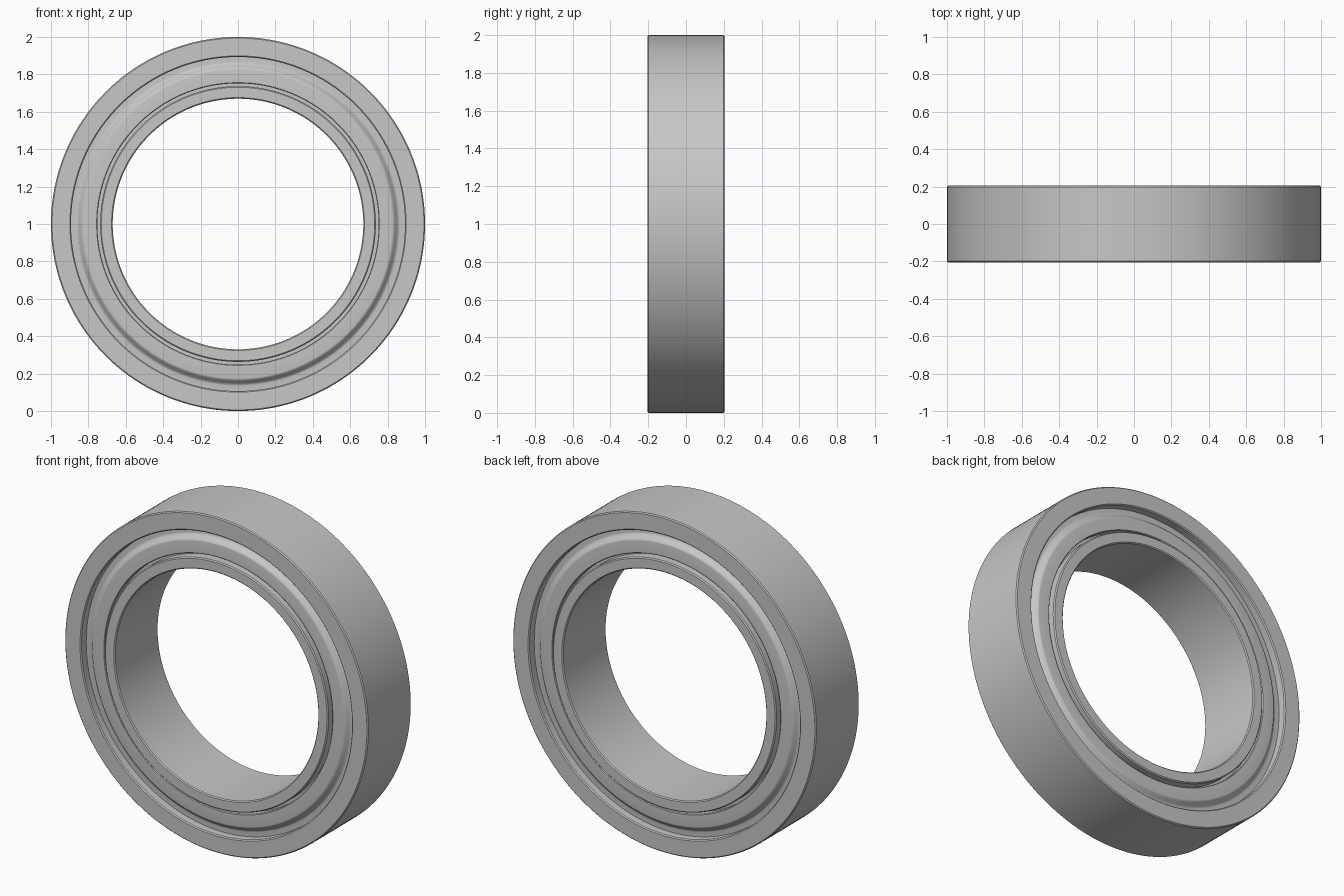
import bpy, bmesh, math

cube = bpy.data.objects.get("Cube")
if cube:
    bpy.data.objects.remove(cube, do_unlink=True)

SEGMENTS = 160
HALF = 0.205      # half of the axial width
CENTRE_Z = 1.0

steel = bpy.data.materials.new("grey steel")
steel.use_nodes = True
colour = (0.57, 0.57, 0.57, 1)
steel.diffuse_color = colour
steel.node_tree.nodes["Principled BSDF"].inputs["Base Color"].default_value = colour


def revolve(name, profile):
    """Spin a closed (radius, y) profile around the horizontal y axis."""
    bm = bmesh.new()
    rings = []
    for i in range(SEGMENTS):
        a = 2 * math.pi * i / SEGMENTS
        rings.append([bm.verts.new((r * math.cos(a), y, r * math.sin(a)))
                      for r, y in profile])
    n = len(profile)
    for i in range(SEGMENTS):
        p, q = rings[i], rings[(i + 1) % SEGMENTS]
        for j in range(n):
            k = (j + 1) % n
            bm.faces.new((p[j], p[k], q[k], q[j]))
    bmesh.ops.recalc_face_normals(bm, faces=bm.faces)
    mesh = bpy.data.meshes.new(name)
    bm.to_mesh(mesh)
    bm.free()
    mesh.materials.append(steel)
    obj = bpy.data.objects.new(name, mesh)
    obj.location.z = CENTRE_Z
    bpy.context.collection.objects.link(obj)
    bpy.ops.object.select_all(action='DESELECT')
    obj.select_set(True)
    bpy.context.view_layer.objects.active = obj
    bpy.ops.object.shade_smooth_by_angle(angle=math.radians(30))
    return obj


def race(inner, outer, c=0.006):
    """Rectangular ring section with small chamfered corners."""
    return [(inner, c - HALF), (inner + c, -HALF), (outer - c, -HALF), (outer, c - HALF),
            (outer, HALF - c), (outer - c, HALF), (inner + c, HALF), (inner, HALF - c)]


# Outer and inner races
revolve("outer_race", race(0.893, 1.0))
revolve("inner_race", race(0.67, 0.737))

# Pressed shield section: (radius, depth below the race face)
raised, sunk, floor, back = 0.02, 0.05, 0.06, 0.085
shield = [(0.73, floor), (0.752, floor), (0.752, raised + 0.004), (0.756, raised)]
STEPS = 10
for i in range(STEPS + 1):
    t = i / STEPS
    ease = (1 - math.cos(math.pi * t)) / 2
    shield.append((0.825 + 0.04 * t, raised + (sunk - raised) * ease))
shield += [(0.897, sunk), (0.897, back), (0.73, back)]

# One shield on each face
for name, side in (("front_shield", -1), ("back_shield", 1)):
    revolve(name, [(r, side * (HALF - d)) for r, d in shield])
